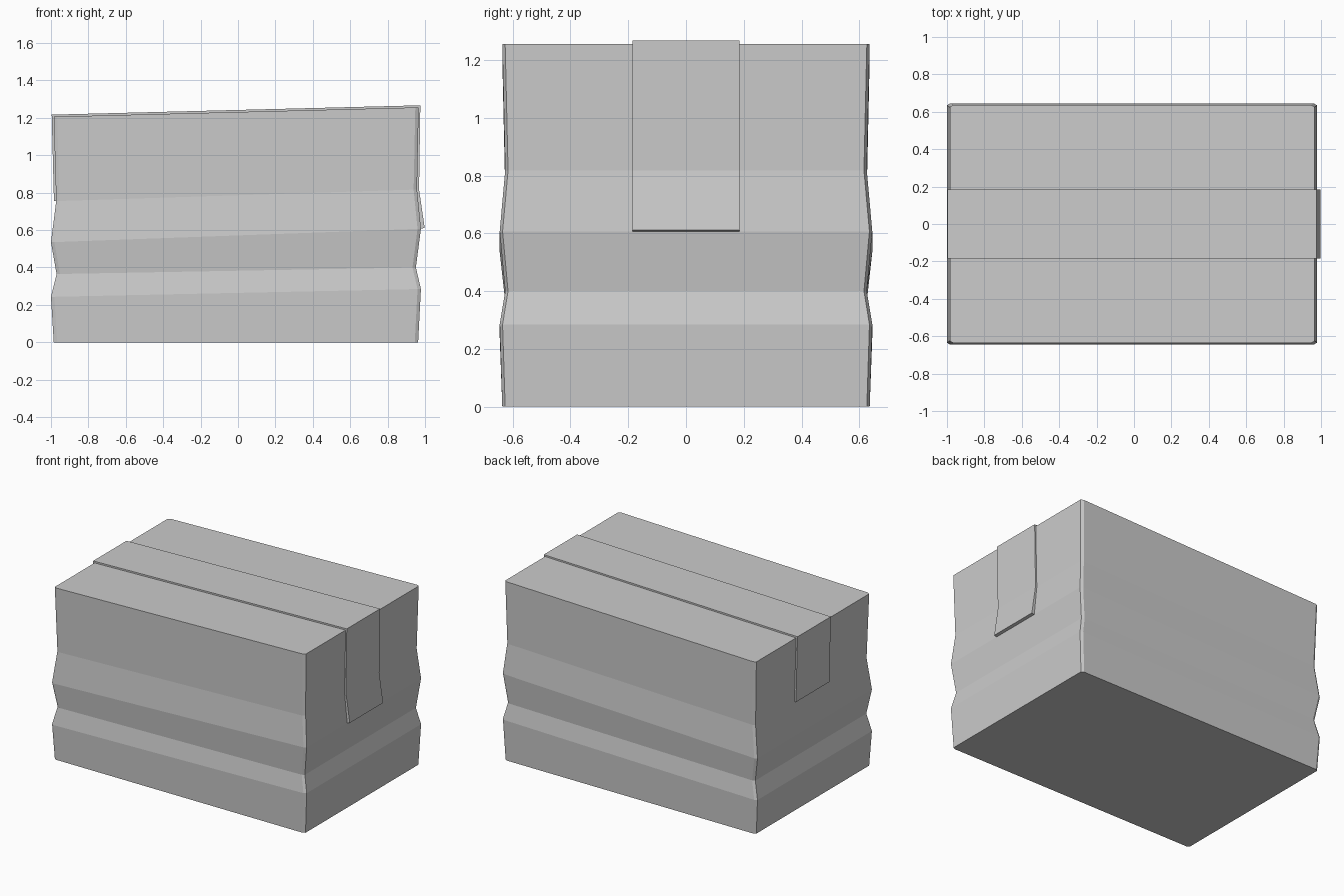
import bpy, bmesh

if "Cube" in bpy.data.objects:
    bpy.data.objects.remove(bpy.data.objects["Cube"])

def make_object(name, bm):
    bmesh.ops.recalc_face_normals(bm, faces=bm.faces)
    mesh = bpy.data.meshes.new(name)
    bm.to_mesh(mesh)
    bm.free()
    obj = bpy.data.objects.new(name, mesh)
    bpy.context.collection.objects.link(obj)
    return obj

def bridge(bm, a, b):
    for i in range(len(a)):
        j = (i + 1) % len(a)
        bm.faces.new((a[i], a[j], b[j], b[i]))

# Crumpled box: left x, left z, right x, right z, half depth per crease
levels = [
    (-0.985, 0.0, 0.963, 0.0, 0.636),
    (-1.0, 0.243, 0.978, 0.285, 0.645),
    (-0.97, 0.365, 0.951, 0.40, 0.626),
    (-1.0, 0.535, 0.978, 0.607, 0.645),
    (-0.972, 0.755, 0.957, 0.817, 0.626),
    (-0.985, 1.206, 0.966, 1.256, 0.636),
]
CX, CY = 0.018, 0.01   # corner chamfer
bm = bmesh.new()
rings = []
for xl, zl, xr, zr, d in levels:
    outline = [(xl + CX, -d), (xr - CX, -d), (xr, -d + CY), (xr, d - CY),
               (xr - CX, d), (xl + CX, d), (xl, d - CY), (xl, -d + CY)]
    rings.append([bm.verts.new((x, y, zl + (zr - zl) * (x - xl) / (xr - xl)))
                  for x, y in outline])
for a, b in zip(rings, rings[1:]):
    bridge(bm, a, b)
bm.faces.new(rings[0])
bm.faces.new(rings[-1])
make_object("cardboard_box", bm)

# Packing tape folded over the top and down both ends
outer = [(-0.984, 0.755), (-0.996, 1.217), (0.975, 1.267), (0.968, 0.817), (0.998, 0.612)]
inner = [(0.977, 0.607), (0.956, 0.817), (0.964, 1.254), (-0.983, 1.204), (-0.971, 0.755)]
bm = bmesh.new()
n = len(outer)
sides = [[bm.verts.new((x, y, z)) for x, z in outer + inner] for y in (-0.185, 0.185)]
bridge(bm, *sides)
for s in sides:
    for i in range(n - 1):
        bm.faces.new((s[i], s[i + 1], s[2 * n - 2 - i], s[2 * n - 1 - i]))
make_object("packing_tape", bm)
